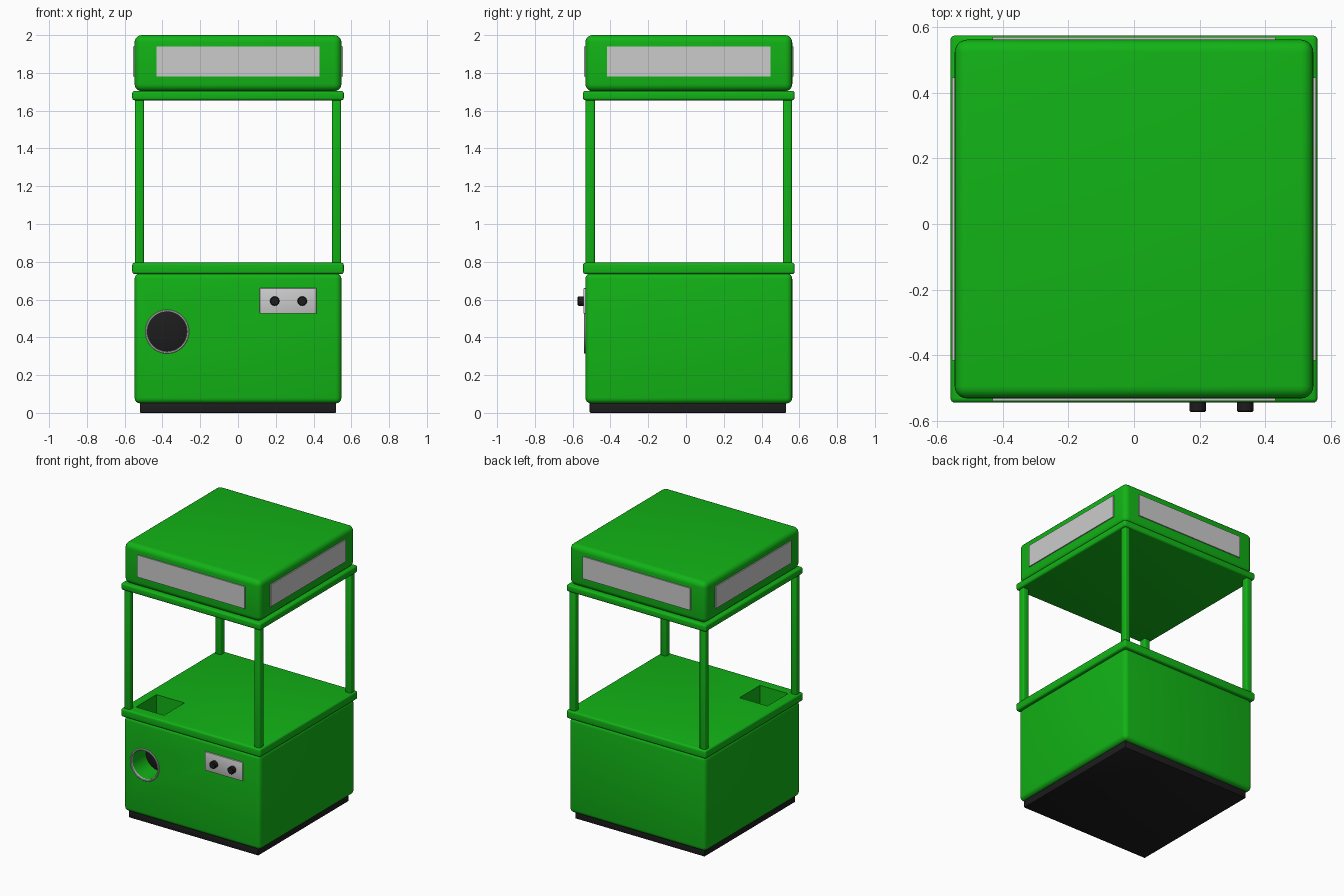
import bpy, bmesh, math
from mathutils import Matrix, Vector

if "Cube" in bpy.data.objects:
    bpy.data.objects.remove(bpy.data.objects["Cube"])

CY = 0.015      # cabinet centre in y
HALF = 0.5475   # cabinet half width


def material(name, rgb):
    m = bpy.data.materials.new(name)
    m.diffuse_color = (*rgb, 1)
    m.use_nodes = True
    m.node_tree.nodes["Principled BSDF"].inputs["Base Color"].default_value = m.diffuse_color
    return m


GREEN = material("green_paint", (0.006, 0.45, 0.008))
BLACK = material("black_plastic", (0.012, 0.012, 0.012))


def finish(bm, name, mat):
    bmesh.ops.recalc_face_normals(bm, faces=bm.faces)
    mesh = bpy.data.meshes.new(name)
    bm.to_mesh(mesh)
    bm.free()
    ob = bpy.data.objects.new(name, mesh)
    bpy.context.collection.objects.link(ob)
    if mat:
        mesh.materials.append(mat)
    smooth(ob)
    return ob


def smooth(ob):
    bpy.ops.object.select_all(action='DESELECT')
    bpy.context.view_layer.objects.active = ob
    ob.select_set(True)
    bpy.ops.object.shade_smooth_by_angle(angle=math.radians(35))


def box(name, x, y, z, mat=None, bevel=0.0, seg=4):
    """Box from (min, max) ranges, with rounded edges."""
    lo, hi = Vector((x[0], y[0], z[0])), Vector((x[1], y[1], z[1]))
    bm = bmesh.new()
    bmesh.ops.create_cube(bm, size=1, matrix=Matrix.Translation((lo + hi) / 2)
                          @ Matrix.Diagonal((*(hi - lo), 1)))
    if bevel:
        bmesh.ops.bevel(bm, geom=bm.edges[:], offset=bevel, segments=seg,
                        profile=0.5, affect='EDGES')
    return finish(bm, name, mat)


def lathe_y(name, x, z, profile, mat=None, seg=48, closed=False):
    """Spin a (radius, y) profile around an axis along y."""
    bm = bmesh.new()
    verts = [bm.verts.new((x + r, y, z)) for r, y in profile]
    pairs = list(zip(verts, verts[1:])) + ([(verts[-1], verts[0])] if closed else [])
    edges = [bm.edges.new(p) for p in pairs]
    bmesh.ops.spin(bm, geom=verts + edges, cent=(x, 0, z), axis=(0, 1, 0),
                   angle=math.tau, steps=seg, use_merge=True)
    bmesh.ops.remove_doubles(bm, verts=bm.verts, dist=1e-5)
    return finish(bm, name, mat)


def cut(target, cutters):
    for c in cutters:
        mod = target.modifiers.new("cut", 'BOOLEAN')
        mod.operation, mod.solver, mod.object = 'DIFFERENCE', 'EXACT', c
        bpy.context.view_layer.objects.active = target
        bpy.ops.object.modifier_apply(modifier=mod.name)
    smooth(target)


def span(h, c=0.0):
    return (c - h, c + h)


# Plinth, lower cabinet, deck, roof plate and sign box
box("plinth", span(0.52), span(0.52, 0.01), (0, 0.06), BLACK, 0.006, 2)
cabinet = box("lower_cabinet", span(HALF), span(HALF, CY), (0.05, 0.74), GREEN, 0.03)
deck = box("deck_plate", span(0.56), span(0.56, CY), (0.735, 0.795), GREEN, 0.013)
box("roof_plate", span(0.56), span(0.56, CY), (1.655, 1.705), GREEN, 0.013)
box("sign_box", span(HALF), span(HALF, CY), (1.703, 2.0), GREEN, 0.038, 5)

# Corner posts
for sx, side in ((-1, "left"), (1, "right")):
    for sy, end in ((-1, "front"), (1, "back")):
        box(f"{end}_{side}_post", span(0.024, sx * 0.522),
            span(0.024, CY + sy * 0.522), (0.785, 1.665), GREEN, 0.01, 3)

# Light panels on the four sides of the sign box
for s, fb, lr in ((-1, "front", "left"), (1, "back", "right")):
    zr = (1.78, 1.94)
    box(f"{fb}_light_panel", span(0.432), span(0.01, CY + s * 0.545), zr)
    box(f"{lr}_light_panel", span(0.01, s * 0.545), span(0.432, CY), zr)

# Prize drop hole in the deck and round prize opening in the front
HX, HZ, HR = -0.375, 0.43, 0.106
drop = box("drop_cutter", (-0.49, -0.265), (-0.47, -0.235), (0.56, 0.9), GREEN)
tunnel = lathe_y("tunnel_cutter", HX, HZ,
                 [(0, -0.7), (HR, -0.7), (HR, -0.37), (0, -0.37)], GREEN)
cut(deck, [drop])
cut(cabinet, [drop, tunnel])
for c in (drop, tunnel):
    bpy.data.objects.remove(c)

lathe_y("prize_flap", HX, HZ,
        [(0, -0.385), (0.05, -0.382), (0.09, -0.376), (0.1055, -0.371)], BLACK)
lathe_y("opening_ring", HX, HZ,
        [(0.104, -0.525), (0.104, -0.538), (0.107, -0.541), (0.113, -0.541),
         (0.116, -0.538), (0.116, -0.525)], closed=True)

# Control panel and its two knobs
box("control_panel", (0.115, 0.415), (-0.543, -0.52), (0.525, 0.66), None, 0.003, 2)
for x, side in ((0.194, "left"), (0.34, "right")):
    lathe_y(f"{side}_button", x, 0.592,
            [(0, -0.574), (0.021, -0.574), (0.025, -0.57), (0.025, -0.53), (0, -0.53)],
            BLACK, 24)
